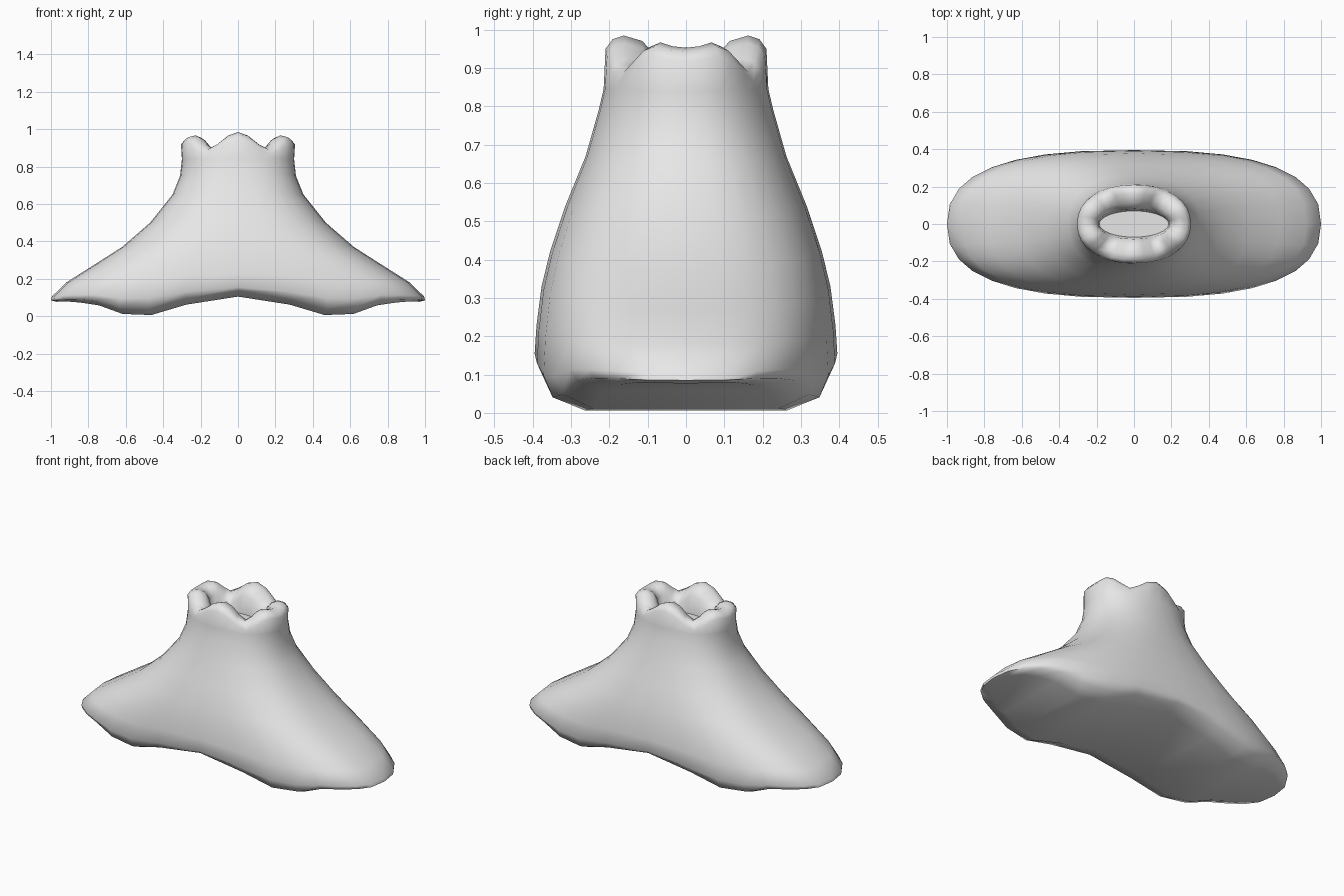
import bpy, bmesh, math

if "Cube" in bpy.data.objects:
    bpy.data.objects.remove(bpy.data.objects["Cube"])

N = 32  # points around each ring


def lerp_table(pts, x):
    """Piecewise linear lookup."""
    for (x0, y0), (x1, y1) in zip(pts, pts[1:]):
        if x <= x1:
            return y0 + (y1 - y0) * (x - x0) / (x1 - x0)
    return pts[-1][1]


UNDERSIDE = [(0, .105), (.24, .07), (.43, 0), (.6, 0), (.76, .06), (.9, .078), (1, .078)]
# Rim height over one quarter turn, from the narrow end to the broad side
RIM = [.953, .957, .967, .955, .925, .9, .925, .965, .985]


def rim(i):
    q = i % (N // 2)
    return RIM[min(q, N // 2 - q)]


def ring_xy(i, a, b, n):
    """Point on a superellipse with radii a, b and exponent n."""
    t = 2 * math.pi * i / N
    c, s = round(math.cos(t), 6), round(math.sin(t), 6)
    return (math.copysign(abs(c) ** (2 / n), c) * a,
            math.copysign(abs(s) ** (2 / n), s) * b, c * c)


# Body rings: x radius, y radius, z at ends, z at sides, underside wave, exponent
BODY = [
    (.97, .28, .078, .105, 1, 2.6),
    (1.0, .37, .085, .135, .9, 2.6),
    (.995, .395, .105, .155, .5, 2.6),
    (.92, .39, .18, .23, .25, 2.6),
    (.78, .377, .27, .33, .1, 2.6),
    (.62, .355, .37, .42, 0, 2.5),
    (.47, .315, .5, .54, 0, 2.4),
    (.35, .262, .65, .67, 0, 2.3),
    (.31, .228, .75, .79, 0, 2.2),
    (.30, .215, .84, .845, 0, 2.2),
]
# Scalloped lip rings: x radius, y radius, drop below the rim line
LIP = [(.305, .21, .035), (.285, .192, .01), (.245, .163, 0), (.21, .115, .014), (.19, .08, .05)]

bm = bmesh.new()
rings = []
for a, b, z_end, z_side, wave, n in BODY:
    ring = []
    for i in range(N):
        x, y, c2 = ring_xy(i, a, b, n)
        u = abs(x)
        dip = lerp_table(UNDERSIDE, u) - (.105 - .027 * u)
        e = (u / a) ** 2
        ring.append(bm.verts.new((x, y, z_side + (z_end - z_side) * e + wave * dip)))
    rings.append(ring)
for a, b, drop in LIP:
    ring = []
    for i in range(N):
        x, y, _ = ring_xy(i, a, b, 2.15)
        ring.append(bm.verts.new((x, y, rim(i) - drop)))
    rings.append(ring)

# Bottom edge of the opening
rings.append([bm.verts.new((*ring_xy(i, .185, .07, 2)[:2], .82)) for i in range(N)])

# Skin between rings
for lo, hi in zip(rings, rings[1:]):
    for i in range(N):
        j = (i + 1) % N
        bm.faces.new((lo[i], lo[j], hi[j], hi[i]))
# Opening floor
bm.faces.new(rings[-1])
# Underside in strips running front to back
r = rings[0]
bm.faces.new((r[0], r[1], r[-1]))
bm.faces.new((r[N // 2], r[N // 2 + 1], r[N // 2 - 1]))
for i in range(1, N // 2 - 1):
    bm.faces.new((r[i], r[i + 1], r[N - i - 1], r[N - i]))

bmesh.ops.recalc_face_normals(bm, faces=bm.faces)
mesh = bpy.data.meshes.new("flared_body")
bm.to_mesh(mesh)
bm.free()

grey = bpy.data.materials.new("plain_grey")
grey.diffuse_color = (.8, .8, .8, 1)
grey.use_nodes = True
grey.node_tree.nodes["Principled BSDF"].inputs["Base Color"].default_value = grey.diffuse_color
mesh.materials.append(grey)

body = bpy.data.objects.new("flared_body", mesh)
bpy.context.collection.objects.link(body)
bpy.context.view_layer.objects.active = body
body.select_set(True)
bpy.ops.object.shade_smooth_by_angle(angle=math.radians(60))
